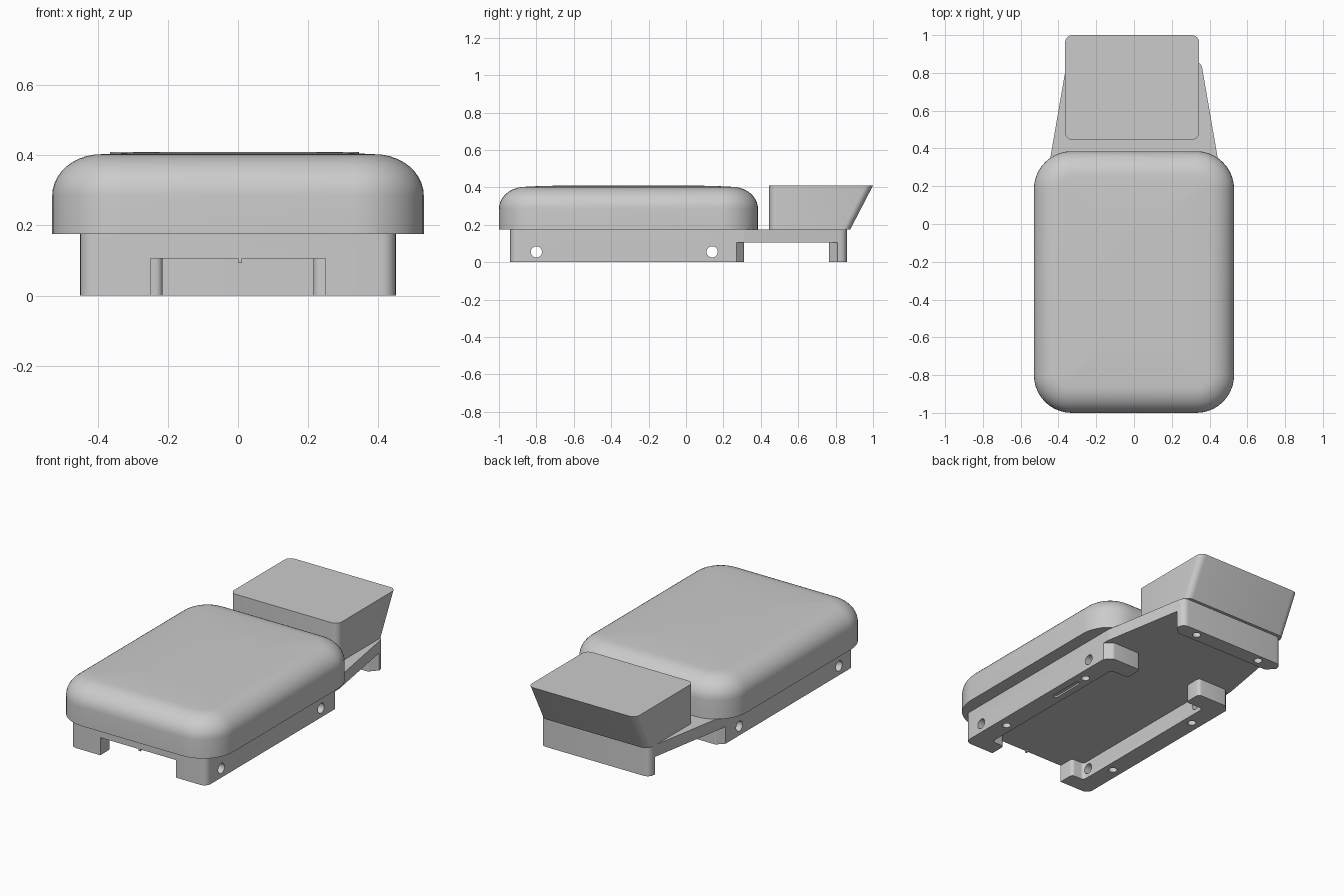
import bpy, bmesh, math
from mathutils import Vector, Matrix

old = bpy.data.objects.get("Cube")
if old:
    bpy.data.objects.remove(old, do_unlink=True)

GREY = (0.6, 0.6, 0.6, 1)
grey = bpy.data.materials.new("plain grey")
grey.use_nodes = True
grey.diffuse_color = GREY
grey.node_tree.nodes["Principled BSDF"].inputs["Base Color"].default_value = GREY


def rounded(points, radius, steps=6):
    """Outline with circular arcs at every corner."""
    out = []
    for i, p in enumerate(points):
        p = Vector((*p, 0))
        a = (Vector((*points[i - 1], 0)) - p).normalized()
        b = (Vector((*points[(i + 1) % len(points)], 0)) - p).normalized()
        half = a.angle(b) / 2
        t = radius / math.tan(half)
        centre = p + (a + b).normalized() * radius / math.sin(half)
        start = (p + a * t - centre).normalized()
        end = (p + b * t - centre).normalized()
        for k in range(steps + 1):
            q = centre + start.slerp(end, k / steps) * radius
            out.append((q.x, q.y))
    return out


def rect(x0, x1, y0, y1):
    return [(x0, y0), (x1, y0), (x1, y1), (x0, y1)]


def mirrored(right):
    """Close a half outline across the centre line."""
    return right + [(-x, y) for x, y in reversed(right)]


def loft(name, rings):
    """Solid through (outline, height) rings with flat caps."""
    bm = bmesh.new()
    loops = [[bm.verts.new((x, y, z)) for x, y in ring] for ring, z in rings]
    n = len(loops[0])
    for lo, hi in zip(loops, loops[1:]):
        for i in range(n):
            j = (i + 1) % n
            bm.faces.new((lo[i], lo[j], hi[j], hi[i]))
    bm.faces.new(loops[0][::-1])
    bm.faces.new(loops[-1])
    bmesh.ops.recalc_face_normals(bm, faces=bm.faces)
    return finish(name, bm)


def finish(name, bm):
    mesh = bpy.data.meshes.new(name)
    bm.to_mesh(mesh)
    bm.free()
    mesh.materials.append(grey)
    obj = bpy.data.objects.new(name, mesh)
    bpy.context.collection.objects.link(obj)
    return obj


def cylinder(name, centre, radius, depth, axis="Z"):
    bm = bmesh.new()
    turn = Matrix.Rotation(math.pi / 2, 4, "Y") if axis == "X" else Matrix()
    bmesh.ops.create_cone(bm, cap_ends=True, segments=24, radius1=radius, radius2=radius,
                          depth=depth, matrix=Matrix.Translation(centre) @ turn)
    return finish(name, bm)


def select(obj):
    bpy.ops.object.select_all(action="DESELECT")
    obj.select_set(True)
    bpy.context.view_layer.objects.active = obj


def cut(target, cutter):
    cutter.hide_render = True
    mod = target.modifiers.new("cut", "BOOLEAN")
    mod.operation, mod.solver, mod.object = "DIFFERENCE", "EXACT", cutter
    select(target)
    bpy.ops.object.modifier_apply(modifier=mod.name)
    bpy.data.objects.remove(cutter, do_unlink=True)


def smooth(obj, degrees=30):
    select(obj)
    bpy.ops.object.shade_smooth_by_angle(angle=math.radians(degrees))


FLOOR, SEAT, TOP = 0.105, 0.175, 0.41

# Base: rails, tapered neck and rear foot in one outline
outline = mirrored([(0.45, -0.94), (0.45, 0.31), (0.355, 0.86)])
base = loft("base_frame", [(rounded(outline, 0.04), z) for z in (0, SEAT)])

# Underside channel leaving hooked side rails and the foot
channel = mirrored([(0.25, -1.2), (0.25, -0.84), (0.335, -0.84), (0.335, 0.2),
                    (0.215, 0.2), (0.215, 0.31), (0.41, 0.31), (0.455, 0.265),
                    (0.7, 0.265), (0.7, 0.81), (0.36, 0.81), (0.32, 0.765)])
cut(base, loft("channel_cutter", [(rounded(channel, 0.02, 4), z) for z in (-0.1, FLOOR)]))

# Cross holes through both rails
for y in (-0.8, 0.14):
    cut(base, cylinder("cross_hole_cutter", (0, y, 0.055), 0.03, 2, "X"))

# Screw holes in the undersides of rails and foot
for side in (-1, 1):
    for x, y in ((0.39, -0.65), (0.39, 0.04), (0.225, 0.815)):
        cut(base, cylinder("screw_hole_cutter", (side * x, y, 0), 0.024, 0.1))

# Shallow slot under the left rail
slot = rounded(rect(0.375, 0.405, -0.23, -0.02), 0.012)
cut(base, loft("slot_cutter", [(slot, z) for z in (-0.02, 0.01)]))
smooth(base)

# Small nub under the front edge
nub = rect(0, 0.012, -0.938, -0.92)
loft("front_nub", [(nub, z) for z in (0.093, FLOOR + 0.01)])


# Cushion: rounded block with a soft, slightly domed top
def cushion_ring(inset):
    box = rect(-0.53 + inset, 0.53 - inset, -1 + inset, 0.385 - inset)
    return rounded(box, max(0.2 - inset, 0.03), 10)


rings = [(cushion_ring(0), SEAT)]
for k in range(11):
    a = math.pi / 2 * k / 10
    rings.append((cushion_ring(0.14 * (1 - math.cos(a))), 0.285 + 0.118 * math.sin(a)))
rings += [(cushion_ring(0.22), 0.407), (cushion_ring(0.35), TOP)]
smooth(loft("seat_cushion", rings), 40)

# Rear block with a sloping back
rear = [(rounded(rect(-0.365, 0.345, 0.445, y), 0.04), z)
        for y, z in ((0.878, SEAT), (1, TOP))]
smooth(loft("rear_block", rear))
